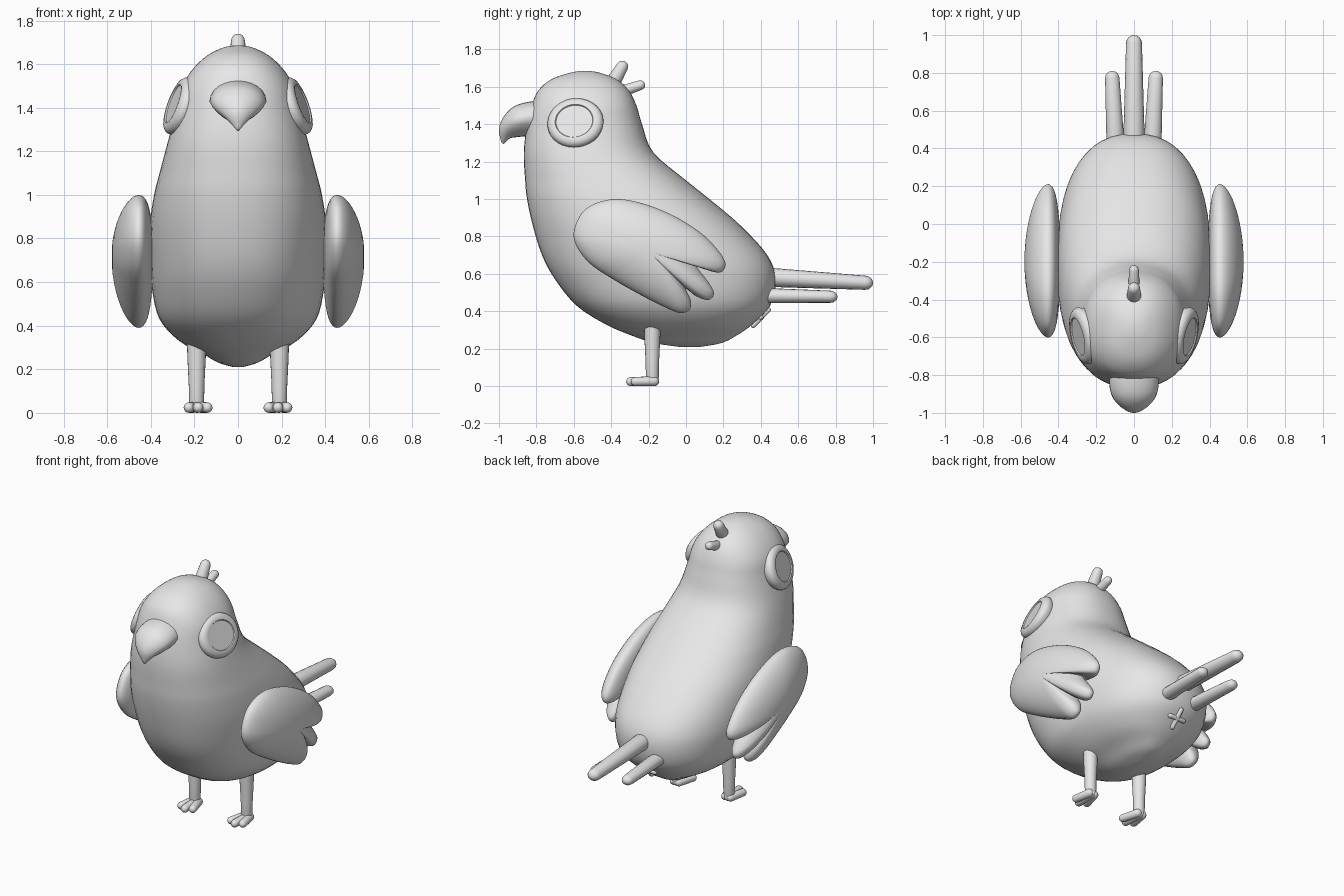
import bpy, bmesh, math
from mathutils import Vector

if "Cube" in bpy.data.objects:
    bpy.data.objects.remove(bpy.data.objects["Cube"])

grey = bpy.data.materials.new("light_grey")
grey.diffuse_color = (0.8, 0.8, 0.8, 1)
grey.use_nodes = True
grey.node_tree.nodes["Principled BSDF"].inputs["Base Color"].default_value = grey.diffuse_color


def skin(name, rings, angle=60):
    """Loft a list of equal-length point rings into a capped smooth object."""
    bm = bmesh.new()
    loops = [[bm.verts.new(p) for p in ring] for ring in rings]
    n = len(loops[0])
    for a, b in zip(loops, loops[1:]):
        for i in range(n):
            j = (i + 1) % n
            bm.faces.new((a[i], a[j], b[j], b[i]))
    bm.faces.new(loops[0][::-1])
    bm.faces.new(loops[-1])
    bmesh.ops.recalc_face_normals(bm, faces=bm.faces)
    me = bpy.data.meshes.new(name)
    bm.to_mesh(me)
    bm.free()
    me.materials.append(grey)
    ob = bpy.data.objects.new(name, me)
    bpy.context.collection.objects.link(ob)
    bpy.ops.object.select_all(action='DESELECT')
    ob.select_set(True)
    bpy.context.view_layer.objects.active = ob
    bpy.ops.object.shade_smooth_by_angle(angle=math.radians(angle))
    return ob


def spline(pts, steps, closed=False):
    """Catmull-Rom interpolation of tuples of any size."""
    n, out = len(pts), []
    get = (lambda i: pts[i % n]) if closed else (lambda i: pts[max(0, min(n - 1, i))])
    for i in range(n if closed else n - 1):
        quad = [get(i + k) for k in (-1, 0, 1, 2)]
        for s in range(steps):
            t = s / steps
            out.append(tuple(
                b + 0.5 * t * (c - a + t * (2*a - 5*b + 4*c - d + t * (3*(b - c) + d - a)))
                for a, b, c, d in zip(*quad)))
    return out if closed else out + [tuple(pts[-1])]


def revolve(name, origin, axis, profile, squash=1.0, n=24, angle=60):
    """Spin (radius, distance) pairs about an axis; squash flattens vertically."""
    axis = Vector(axis).normalized()
    side = Vector((0, 0, 1)).cross(axis)
    side = side.normalized() if side.length > 1e-3 else Vector((1, 0, 0))
    up = axis.cross(side)
    rings = []
    for r, d in profile:
        rings.append([Vector(origin) + axis * d
                      + side * (r * math.cos(2 * math.pi * k / n))
                      + up * (r * squash * math.sin(2 * math.pi * k / n)) for k in range(n)])
    return skin(name, rings, angle)


def capsule(name, a, b, r1, r2, squash=1.0):
    """Tapered rod with round ends reaching exactly from a to b."""
    a, b = Vector(a), Vector(b)
    length = (b - a).length
    arcs = [math.radians(x) for x in (5, 25, 45, 65, 90)]
    prof = [(r1 * math.sin(t), r1 * (1 - math.cos(t))) for t in arcs]
    prof += [(r2 * math.sin(t), length - r2 * (1 - math.cos(t))) for t in arcs[::-1]]
    return revolve(name, a, b - a, prof, squash, 16)


def power(v, e):
    return math.copysign(abs(v) ** e, v)


# Body and head: height, front y, back y, half width
body = [(.21, -.04, .08, .02), (.23, -.17, .19, .09), (.27, -.29, .27, .16),
        (.33, -.43, .355, .27), (.43, -.585, .45, .36), (.57, -.70, .48, .395),
        (.70, -.77, .435, .405), (.86, -.82, .29, .405), (1.0, -.85, .125, .385),
        (1.10, -.86, 0, .36), (1.25, -.867, -.175, .32), (1.4, -.85, -.235, .28),
        (1.5, -.825, -.265, .255), (1.58, -.79, -.305, .205), (1.64, -.72, -.37, .14),
        (1.675, -.62, -.46, .07), (1.685, -.56, -.52, .02)]
rings = []
for z, f, b, w in spline(body, 4):
    turn = [2 * math.pi * k / 48 for k in range(48)]
    rings.append([(w * power(math.cos(t), .87), (f + b) / 2 + (b - f) / 2 * power(math.sin(t), .87), z)
                  for t in turn])
skin("body", rings)

# Hooked beak: upper y, z, lower y, z, half width
beak = [(-.74, 1.53, -.74, 1.34, .125), (-.84, 1.52, -.86, 1.335, .13),
        (-.92, 1.495, -.91, 1.33, .115), (-.975, 1.44, -.94, 1.325, .08),
        (-1.0, 1.375, -.96, 1.308, .04), (-.988, 1.305, -.975, 1.293, .008)]
rings = []
for uy, uz, ly, lz, w in spline(beak, 4):
    ring = []
    for k in range(24):
        t = 2 * math.pi * k / 24
        m = (1 + math.sin(t)) / 2
        ring.append((w * math.cos(t) * (.75 + .25 * min(1, 2 * m)),
                     ly + (uy - ly) * m, lz + (uz - lz) * m))
    rings.append(ring)
skin("beak", rings)

# Wing outline (y, z), with three rounded feather tips
outline = spline([(-.60, .79), (-.57, .905), (-.50, .97), (-.38, 1.0), (-.245, .98),
                  (-.085, .92), (.065, .83), (.16, .74), (.21, .66), (.19, .61),
                  (.13, .615), (.055, .645), (.12, .555), (.15, .495), (.12, .46),
                  (.055, .48), (0, .52), (.025, .46), (.02, .41), (-.03, .39),
                  (-.11, .42), (-.22, .475), (-.38, .565), (-.525, .665)], 4, True)
wy, wz = -.2, .72

for s, side in ((1, "right"), (-1, "left")):
    # Wing: pillow inflated from the outline
    rings = []
    for k in range(1, 24):
        t = math.pi * k / 24
        r = math.sin(t)
        x = .455 + .03 * (1 - r * r) + .095 * math.cos(t)
        rings.append([(s * x, wy + (y - wy) * r, wz + (z - wz) * r) for y, z in outline])
    skin("wing_" + side, rings)

    # Eye: shallow dome with a sunken flat iris
    revolve("eye_" + side, (s * .262, -.59, 1.405), (s, -.22, .36),
            [(.12, -.06), (.145, -.02), (.153, .005), (.149, .022), (.135, .035),
             (.115, .041), (.104, .04), (.1, .034), (.01, .034)], .9, 32, 35)

    # Leg and three toes
    revolve("leg_" + side, (s * .19, -.18, .01), (0, 0, 1),
            [(.03, 0), (.034, .02), (.036, .12), (.042, .24), (.045, .34)], 1, 20)
    for i in (-1, 0, 1):
        capsule("toe_%s_%d" % (side, i + 2), (s * .19 + i * .012, -.145, .026),
                (s * .182 + i * .048, -.32 + .025 * abs(i), .024), .026, .024)

    # Outer tail feather
    capsule("tail_side_" + side, (s * .095, .36, .485), (s * .117, .81, .477), .048, .038, .85)

# Middle tail feather
capsule("tail_middle", (0, .38, .585), (0, 1.0, .55), .057, .042, .9)

# Head tuft
capsule("tuft_front", (0, -.41, 1.59), (0, -.325, 1.735), .04, .032)
capsule("tuft_back", (0, -.36, 1.57), (0, -.22, 1.617), .03, .026)

# Small cross under the tail
capsule("cross_bar_wide", (-.065, .4, .368), (.065, .4, .368), .014, .014)
capsule("cross_bar_tall", (0, .35, .315), (0, .45, .418), .014, .014)
